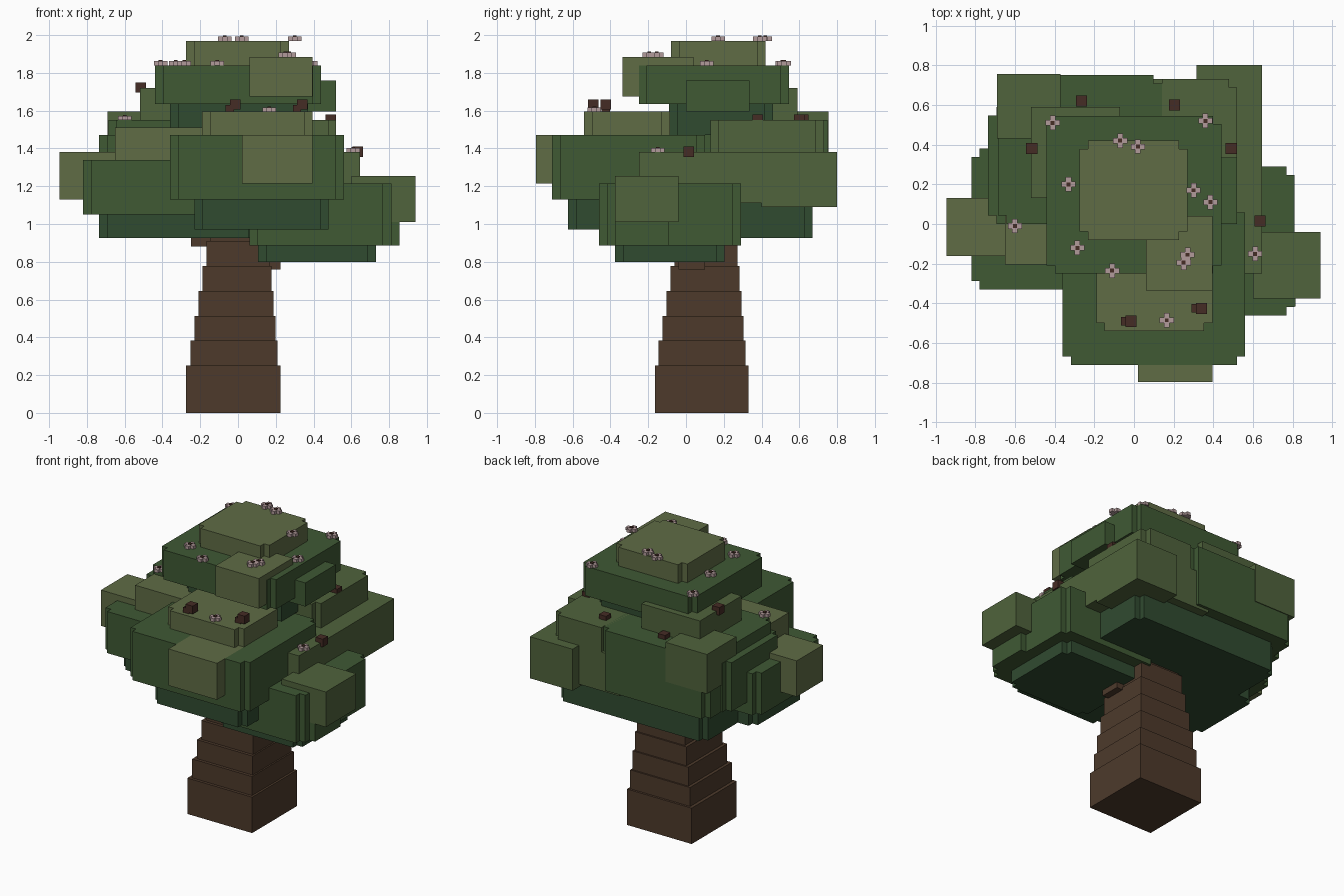
import bpy, bmesh

if "Cube" in bpy.data.objects:
    bpy.data.objects.remove(bpy.data.objects["Cube"])

def material(name, r, g, b):
    m = bpy.data.materials.new(name)
    m.diffuse_color = (r, g, b, 1)
    m.use_nodes = True
    m.node_tree.nodes["Principled BSDF"].inputs["Base Color"].default_value = m.diffuse_color
    return m

BARK = material("bark", .075, .042, .024)
DEEP = material("deep_leaf", .03, .07, .03)
LEAF = material("leaf", .05, .1, .034)
MID = material("mid_leaf", .08, .125, .045)
LIGHT = material("light_leaf", .115, .15, .06)
PINK = material("petal", .45, .33, .33)
NUT = material("nut", .06, .025, .018)

def block(name, x, y, z, mat, notch=0.0):
    """Box from ranges; notch steps in its four vertical corners."""
    mx, my = sum(x) / 2, sum(y) / 2
    hx, hy = (x[1] - x[0]) / 2, (y[1] - y[0]) / 2
    ring = []
    for sx, sy in ((1, 1), (-1, 1), (-1, -1), (1, -1)):
        corner = [(hx, hy)]
        if notch:
            corner = [(hx, hy - notch), (hx - notch, hy - notch), (hx - notch, hy)]
            if sx * sy < 0:
                corner.reverse()
        ring += [(mx + sx * px, my + sy * py) for px, py in corner]
    bm = bmesh.new()
    base = bm.faces.new([bm.verts.new((px, py, z[0])) for px, py in ring])
    ext = bmesh.ops.extrude_face_region(bm, geom=[base], use_keep_orig=True)
    top = [g for g in ext["geom"] if isinstance(g, bmesh.types.BMVert)]
    bmesh.ops.translate(bm, verts=top, vec=(0, 0, z[1] - z[0]))
    bmesh.ops.recalc_face_normals(bm, faces=bm.faces)
    me = bpy.data.meshes.new(name)
    bm.to_mesh(me)
    bm.free()
    me.materials.append(mat)
    ob = bpy.data.objects.new(name, me)
    bpy.context.collection.objects.link(ob)

# Trunk: one wide base, then steps that shrink by a fixed amount
block("trunk_base", (-.275, .225), (-.165, .33), (0, .25), BARK)
for i in range(6):
    s, z = .021 * i, .25 + .132 * i
    block(f"trunk_step_{i}", (-.252 + s, .21 - s / 2), (-.145 + s, .315 - s / 2), (z, z + .132), BARK)

# Branch stubs
block("branch_left", (-.25, -.1), (-.02, .12), (.88, .96), BARK)
block("branch_right", (.1, .225), (-.04, .1), (.76, .9), BARK)

tops = []   # leaf blocks, used to rest small parts on the surface

def leaf(name, x, y, z, mat):
    block(name, x, y, z, mat, 0 if "bump" in name else .042)
    tops.append((x, y, z[1]))

# Left clump
leaf("left_under", (-.735, .1), (-.25, .3), (.925, 1.13), DEEP)
leaf("left_main", (-.82, .1), (-.33, .38), (1.05, 1.34), LEAF)
leaf("left_bump", (-.945, -.6), (-.16, .13), (1.13, 1.38), LIGHT)
leaf("left_cap_bump", (-.65, -.1), (-.205, .2), (1.34, 1.51), LIGHT)
# Front clump
leaf("front_under", (-.23, .48), (-.625, .1), (.97, 1.13), DEEP)
leaf("front_main", (-.36, .56), (-.71, .1), (1.13, 1.47), LEAF)
leaf("front_bump", (.02, .395), (-.795, -.4), (1.215, 1.47), LIGHT)
leaf("front_cap", (-.19, .395), (-.54, -.085), (1.47, 1.595), LIGHT)
# Right clump
leaf("right_under", (.105, .73), (-.375, .205), (.8, .93), DEEP)
leaf("right_main", (.06, .81), (-.46, .29), (.885, 1.215), LEAF)
leaf("right_side", (.5, .855), (-.415, -.05), (.885, 1.215), LEAF)
leaf("right_bump", (.6, .94), (-.375, -.04), (1.01, 1.255), MID)
# Back clumps
leaf("back_under", (-.61, .52), (-.05, .67), (.925, 1.13), DEEP)
leaf("back_left_side", (-.735, -.1), (0, .59), (1.13, 1.47), LEAF)
leaf("back_main", (-.685, .14), (0, .75), (1.13, 1.55), LEAF)
leaf("back_corner_bump", (-.69, -.37), (.43, .755), (1.32, 1.595), MID)
leaf("back_right_main_bump", (0, .645), (-.25, .73), (1.11, 1.38), MID)
leaf("back_right_bump", (.315, .645), (.4, .8), (1.09, 1.38), MID)
leaf("back_right_cap", (.1, .52), (.13, .73), (1.38, 1.55), MID)
# Crown
leaf("crown_under", (-.36, .37), (-.09, .46), (1.47, 1.635), DEEP)
leaf("crown_main", (-.44, .44), (-.25, .545), (1.635, 1.84), LEAF)
leaf("crown_back_bump", (-.52, -.07), (.13, .59), (1.55, 1.72), MID)
leaf("crown_right_bump", (.3, .52), (0, .335), (1.595, 1.76), LEAF)
leaf("crown_front_bump", (.06, .395), (-.335, .04), (1.675, 1.885), LIGHT)
leaf("crown_cap", (-.275, .27), (-.08, .42), (1.84, 1.97), LIGHT)

def rest(x, y):
    """Height of the highest leaf block near a point."""
    e = .03
    return max(t for (a, b), (c, d), t in tops if a - e < x < b + e and c - e < y < d + e)

def small(name, x, y, r, lo, hi, mat, notch=0.0):
    z = rest(x, y)
    block(name, (x - r, x + r), (y - r, y + r), (z + lo, z + hi), mat, notch)

# Flowers: little stepped diamonds with a heart
for i, (x, y) in enumerate([(-.41, .51), (-.07, .42), (.02, .39), (.36, .52), (-.33, .2),
                            (.3, .17), (.385, .11), (-.6, -.01), (-.285, -.12), (.27, -.155),
                            (.25, -.195), (.61, -.15), (-.11, -.235), (.165, -.485)]):
    small(f"flower_{i}", x, y, .036, 0, .022, PINK, .022)
    small(f"flower_heart_{i}", x, y, .01, .01, .028, NUT)

# Nuts: small cubes half sunk into or standing on the leaves
for i, (x, y) in enumerate([(-.265, .62), (.205, .6), (-.515, .38), (.49, .38), (.635, .015)]):
    small(f"nut_{i}", x, y, .028, -.025, .03, NUT)
for i, (x, y) in enumerate([(-.015, -.49), (.34, -.425)]):
    small(f"front_nut_{i}", x, y, .028, .01, .065, NUT)
    small(f"front_nut_stem_{i}", x - .028, y, .022, -.01, .035, NUT)
